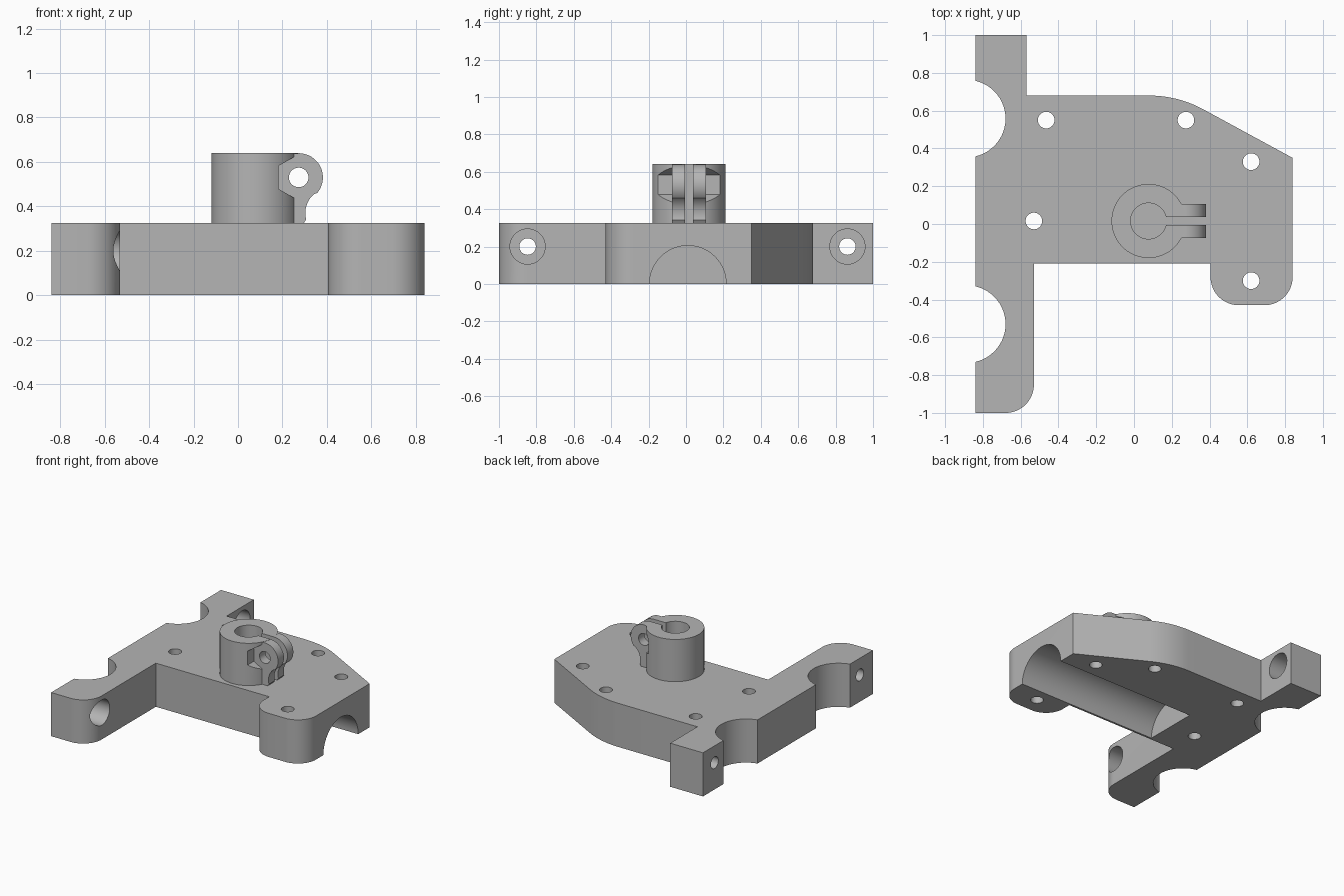
import bpy, bmesh
from math import sin, cos, radians, pi
from mathutils import Vector, Matrix

if "Cube" in bpy.data.objects:
    bpy.data.objects.remove(bpy.data.objects["Cube"])

grey = bpy.data.materials.new("light grey")
grey.use_nodes = True
colour = (0.46, 0.46, 0.46, 1)
grey.diffuse_color = colour
grey.node_tree.nodes["Principled BSDF"].inputs["Base Color"].default_value = colour


def arc(cx, cy, r, start, end, steps=16):
    angles = [radians(start + (end - start) * i / steps) for i in range(steps + 1)]
    return [(cx + r * cos(a), cy + r * sin(a)) for a in angles]


def prism(name, points, low, high, axis="Z"):
    """Extrude a 2D profile along an axis; profile planes are XY, XZ or YZ."""
    place = {"Z": lambda u, v, w: (u, v, w),
             "Y": lambda u, v, w: (u, w, v),
             "X": lambda u, v, w: (w, u, v)}[axis]
    bm = bmesh.new()
    face = bm.faces.new([bm.verts.new(place(u, v, low)) for u, v in points])
    grown = bmesh.ops.extrude_face_region(bm, geom=[face])["geom"]
    moved = [g for g in grown if isinstance(g, bmesh.types.BMVert)]
    bmesh.ops.translate(bm, verts=moved, vec=Vector(place(0, 0, high - low)))
    bmesh.ops.recalc_face_normals(bm, faces=bm.faces)
    mesh = bpy.data.meshes.new(name)
    bm.to_mesh(mesh)
    bm.free()
    mesh.materials.append(grey)
    obj = bpy.data.objects.new(name, mesh)
    bpy.context.collection.objects.link(obj)
    return obj


def disc(name, u, v, r, low, high, axis="Z", sides=48):
    return prism(name, arc(u, v, r, 0, 360, sides)[:-1], low, high, axis)


def combine(target, tool, operation="DIFFERENCE"):
    mod = target.modifiers.new("cut", "BOOLEAN")
    mod.operation = operation
    mod.solver = "EXACT"
    mod.object = tool
    bpy.context.view_layer.objects.active = target
    bpy.ops.object.modifier_apply(modifier=mod.name)
    bpy.data.objects.remove(tool)


def finish(obj):
    bpy.ops.object.select_all(action="DESELECT")
    obj.select_set(True)
    bpy.context.view_layer.objects.active = obj
    bpy.ops.object.shade_smooth_by_angle(angle=radians(25))


# Base plate outline, with rounded corners and two scallops on the right edge
TOP = 0.325
MID = 0.016
outline = [(-0.84, 1), (-0.57, 1), (-0.57, 0.68)]
outline += arc(0.08, 0.08, 0.6, 90, 61.5)
outline += [(0.84, 0.35)]
outline += arc(0.69, -0.28, 0.15, 0, -90)
outline += arc(0.555, -0.28, 0.15, -90, -180)
outline += [(0.405, -0.21), (-0.53, -0.21)]
outline += arc(-0.68, -0.85, 0.15, 0, -90)
outline += [(-0.84, -1)]
for y in (-0.53, 0.558):
    outline += arc(-0.885, y, 0.205, -77.3, 77.3, 24)
plate = prism("base_plate", outline, 0, TOP)

# Half-round channel underneath, open at the left side
combine(plate, disc("channel_cutter", 0.01, 0, 0.205, -0.32, 1, "X", 64))

# Vertical screw holes
for x, y in ((-0.465, 0.55), (0.275, 0.55), (0.62, 0.33), (0.62, -0.3), (-0.53, MID)):
    combine(plate, disc("screw_cutter", x, y, 0.044, -0.1, 0.5))

# Counterbored cross holes through the two end arms
for y in (-0.847, 0.863):
    combine(plate, disc("cross_cutter", y, 0.2, 0.044, -1, -0.4, "X"))
    combine(plate, disc("counterbore_cutter", y, 0.2, 0.094, -0.73, -0.4, "X"))
finish(plate)

# Clamp collar with a pinch ear
CX, EX, EZ = 0.077, 0.273, 0.53
collar = disc("clamp_collar", CX, MID, 0.196, 0.3, 0.64, "Z", 72)

# Bolt head and nut pockets on both sides of the ear
hexagon = arc(EX, EZ, 0.104, 30, 390, 6)[:-1]
for low, high in ((-0.3, MID - 0.09), (MID + 0.09, 0.3)):
    combine(collar, prism("hex_cutter", hexagon, low, high, "Y"))

# Ear flares into the collar at its foot
ear = arc(EX, EZ, 0.109, 180, -40, 36)
ear += arc(0.415, 0.37, 0.112, 130, 195, 12)
ear += [(0.29, 0.315), (0.2, 0.315), (0.164, 0.4)]
combine(collar, prism("clamp_ear", ear, MID - 0.09, MID + 0.09, "Y"), "UNION")

# Bore, pinch slit and bolt hole
combine(collar, disc("bore_cutter", CX, MID, 0.095, 0.2, 0.8))
slit = [(CX, MID - 0.021), (0.6, MID - 0.021), (0.6, MID + 0.021), (CX, MID + 0.021)]
combine(collar, prism("slit_cutter", slit, 0.2, 0.8))
combine(collar, disc("bolt_cutter", EX, EZ, 0.044, -0.4, 0.4, "Y"))
finish(collar)
